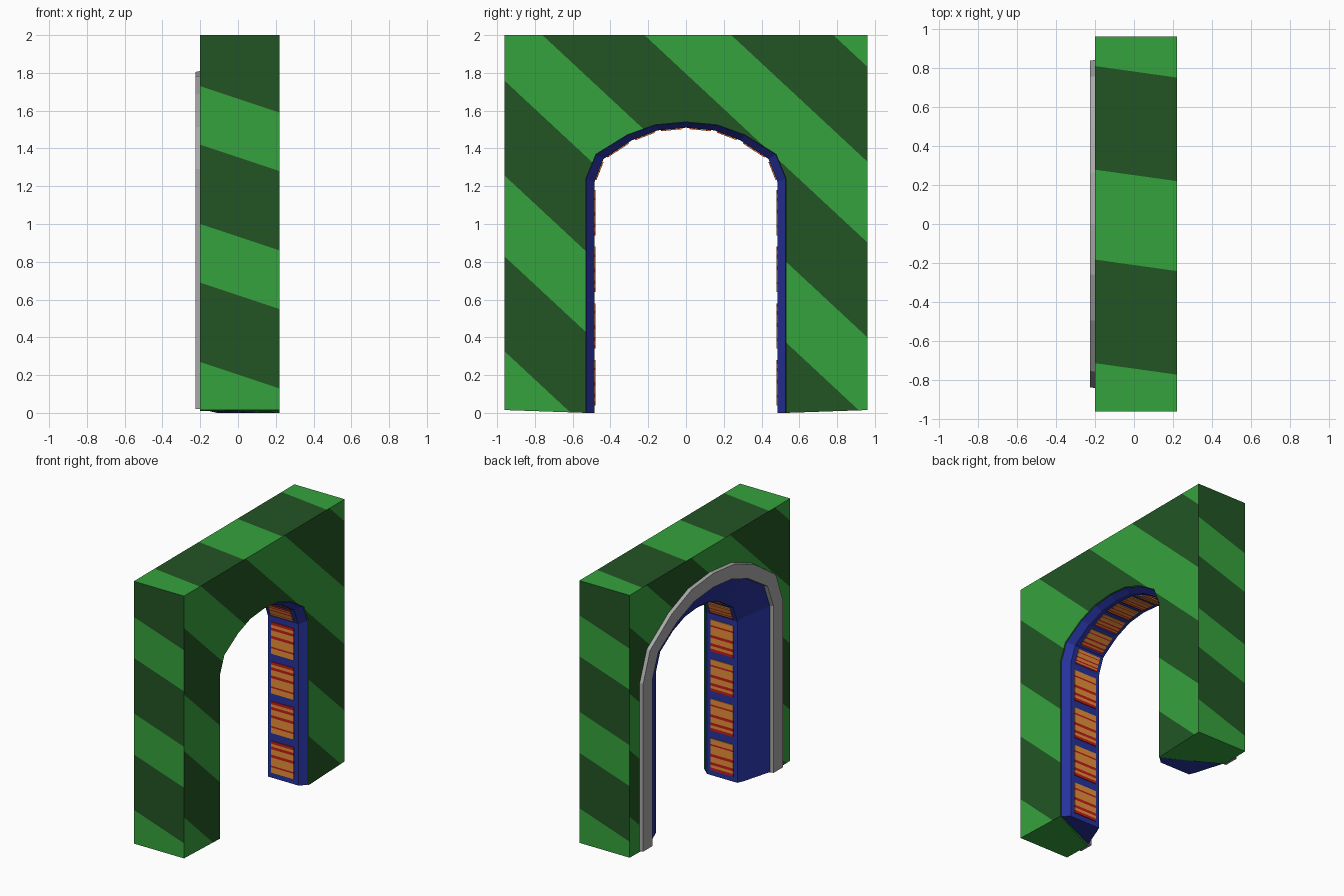
import bpy, bmesh, math
from mathutils import Vector

if "Cube" in bpy.data.objects:
    bpy.data.objects.remove(bpy.data.objects["Cube"], do_unlink=True)


def material(name, rgb):
    m = bpy.data.materials.new(name)
    m.use_nodes = True
    m.diffuse_color = (*rgb, 1)
    m.node_tree.nodes["Principled BSDF"].inputs["Base Color"].default_value = (*rgb, 1)
    return m


LIGHT = material("light green", (0.036, 0.36, 0.045))
DARK = material("dark green", (0.016, 0.091, 0.017))
BLUE = material("deep blue", (0.02, 0.032, 0.33))
GREY = material("grey", (0.39, 0.39, 0.39))
ORANGE = material("orange", (0.85, 0.3, 0.045))
RED = material("red", (0.55, 0.013, 0.01))

# Half of the faceted arch, as fractions of its width and rise
ARCH = [(1, 0), (0.9, 0.43), (0.59, 0.77), (0.31, 0.95), (0, 1)]


def mirrored(half):
    """Complete a path that runs from the -y foot up to the centre."""
    return half + [(-y, z) for y, z in reversed(half[:-1])]


def arch(width, spring, top, foot=0.0):
    return mirrored([(-width, foot)] +
                    [(-width * f, spring + (top - spring) * g) for f, g in ARCH])


def ring(x, path):
    return [Vector((x, y, z)) for y, z in path]


def loft(rings):
    """Closed solid whose cross-section corners follow the given rings."""
    bm = bmesh.new()
    rows = [[bm.verts.new(p) for p in r] for r in rings]
    n = len(rows)
    for i in range(n):
        a, b = rows[i], rows[(i + 1) % n]
        for j in range(len(a) - 1):
            bm.faces.new((a[j], a[j + 1], b[j + 1], b[j]))
    bm.faces.new([r[0] for r in rows])
    bm.faces.new([r[-1] for r in reversed(rows)])
    bmesh.ops.recalc_face_normals(bm, faces=bm.faces)
    return bm


def add_object(name, bm, mats):
    mesh = bpy.data.meshes.new(name)
    bm.to_mesh(mesh)
    bm.free()
    for m in mats:
        mesh.materials.append(m)
    ob = bpy.data.objects.new(name, mesh)
    bpy.context.collection.objects.link(ob)
    return ob


# Striped gate wall, opening wider at the back (-x)
outer = mirrored([(-0.96, 0.015), (-0.96, 1.24), (-0.96, 2), (-0.5, 2), (-0.26, 2), (0, 2)])
wall = loft([ring(0.22, arch(0.53, 1.24, 1.54)), ring(0.22, outer),
             ring(-0.2, outer), ring(-0.2, arch(0.74, 1.28, 1.71, 0.01))])

# Each side: outward direction, stripe direction, light start, light width, period
STRIPES = [
    ((1, 0, 0), (0, 1, 1.075), 1.93, 0.46, 1.0),
    ((-1, 0, 0), (0, -1, 1.075), 1.93, 0.46, 1.0),
    ((0, -1, 0), (0.333, 0, 1), 0.623, 0.31, 0.73),
    ((0, 1, 0), (-0.333, 0, 1), 0.623, 0.31, 0.73),
    ((0, 0, 1), (0.14, 1, 0), -0.21, 0.46, 0.99),
]
REACH = {0: 0.19, 1: 0.95, 2: 1.99}


def side_faces(bm, out):
    out = Vector(out)
    axis = max(range(3), key=lambda i: abs(out[i]))
    return [f for f in bm.faces if f.normal.dot(out) > 0.95
            and abs(f.calc_center_median()[axis]) > REACH[axis]]


for out, direction, start, width, period in STRIPES:
    d = Vector(direction)
    for k in range(-5, 4):
        for s in (start + k * period, start + k * period + width):
            faces = side_faces(wall, out)
            geom = set(faces)
            for f in faces:
                geom.update(f.edges)
                geom.update(f.verts)
            bmesh.ops.bisect_plane(wall, geom=list(geom), dist=1e-5,
                                   plane_co=d * (s / d.length_squared), plane_no=d)
    wall.normal_update()
    for f in side_faces(wall, out):
        s = d.dot(f.calc_center_median())
        f.material_index = 0 if (s - start) % period < width else 1
add_object("striped_wall", wall, [LIGHT, DARK])

# Blue lining: bevelled front lip, flat soffit and flared back reveal
lining = loft([ring(-0.2, arch(0.73, 1.28, 1.70, 0.02)),
               ring(-0.11, arch(0.53, 1.24, 1.53)),
               ring(-0.09, arch(0.485, 1.22, 1.51)),
               ring(0.165, arch(0.485, 1.22, 1.51)),
               ring(0.212, arch(0.528, 1.24, 1.538))])
add_object("arch_lining", lining, [BLUE])

# Grey trim round the back of the opening
trim = loft([ring(-0.198, arch(0.84, 1.29, 1.81, 0.02)),
             ring(-0.226, arch(0.835, 1.29, 1.805, 0.02)),
             ring(-0.226, arch(0.725, 1.28, 1.70, 0.02)),
             ring(-0.198, arch(0.72, 1.28, 1.695, 0.02))])
add_object("back_trim", trim, [GREY])

# Orange panels with red bars along the soffit
ROWS = [(RED, 1), (ORANGE, 1), (RED, 1), (ORANGE, 2), (RED, 1), (ORANGE, 3), (RED, 0.6), (ORANGE, 2)]
TOTAL = sum(h for _, h in ROWS)


def add_panel(bm, a, b):
    along = b - a
    lift = Vector((0, along.z, -along.y)).normalized() * 0.006
    t = 0.0
    for mat, h in ROWS:
        p, q = a + along * (t / TOTAL), a + along * ((t + h) / TOTAL)
        t += h
        low = [Vector((x, 0, 0)) + e for x, e in
               ((-0.06, p), (0.13, p), (0.13, q), (-0.06, q))]
        base = [bm.verts.new(v) for v in low]
        top = [bm.verts.new(v + lift) for v in low]
        new = [bm.faces.new(top), bm.faces.new(base[::-1])]
        for i in range(4):
            j = (i + 1) % 4
            new.append(bm.faces.new((base[i], base[j], top[j], top[i])))
        for f in new:
            f.material_index = 0 if mat is ORANGE else 1


panels = bmesh.new()
for side in (-1, 1):
    for i in range(4):
        ends = [Vector((0, side * 0.485, 0.04 + 0.3 * i + h)) for h in (0, 0.24)]
        add_panel(panels, *(ends if side < 0 else ends[::-1]))
soffit = ring(0, arch(0.485, 1.22, 1.51))[1:-1]
for a, b in zip(soffit, soffit[1:]):
    add_panel(panels, a.lerp(b, 0.12), a.lerp(b, 0.88))
bmesh.ops.recalc_face_normals(panels, faces=panels.faces)
add_object("soffit_panels", panels, [ORANGE, RED])
